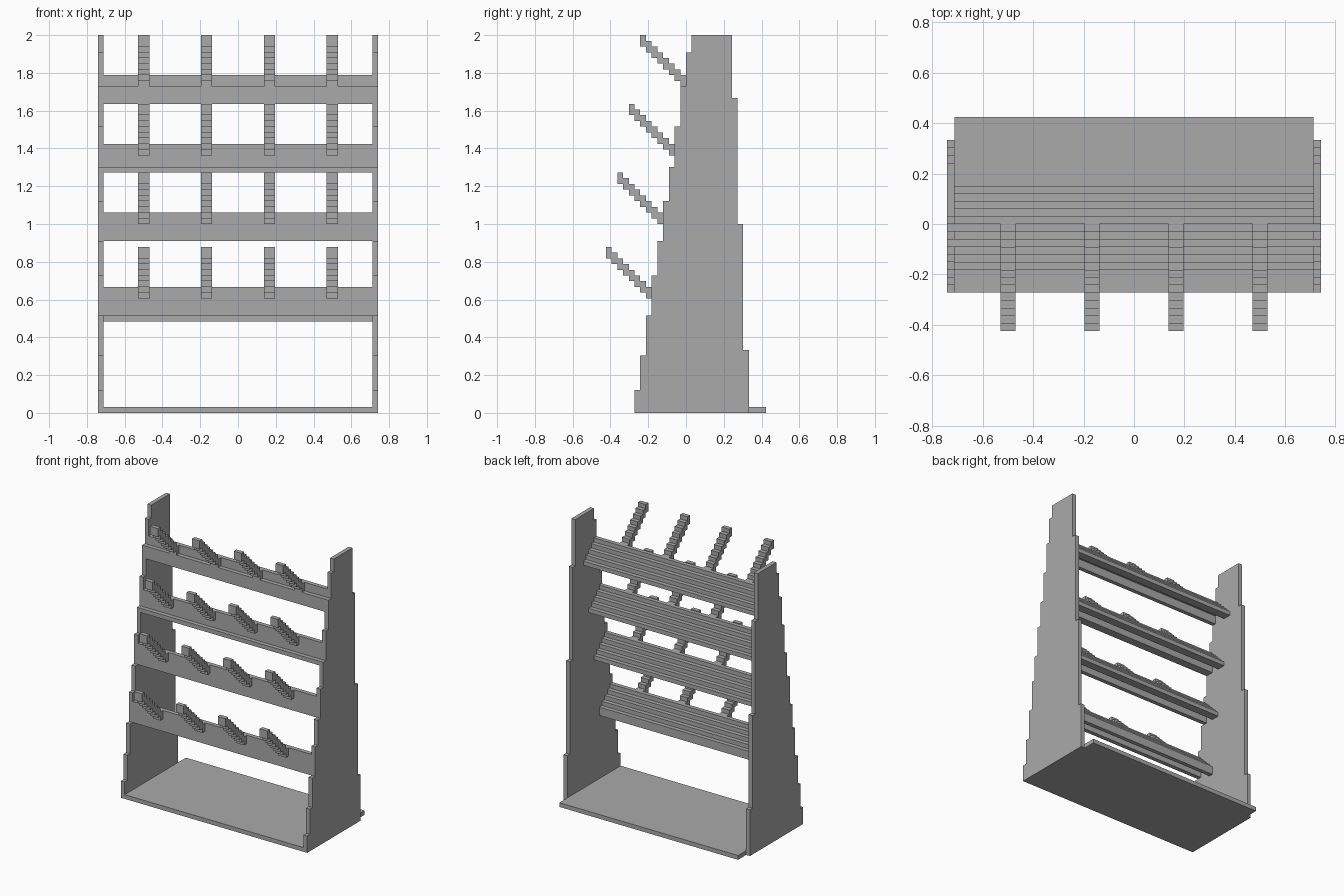
import bpy, bmesh

if "Cube" in bpy.data.objects:
    bpy.data.objects.remove(bpy.data.objects["Cube"])

V = 2 / 66  # size of one step unit

gray = bpy.data.materials.new("light_gray")
gray.diffuse_color = (0.40, 0.40, 0.40, 1)
gray.use_nodes = True
gray.node_tree.nodes["Principled BSDF"].inputs["Base Color"].default_value = gray.diffuse_color


def prism(name, profile, x0, x1):
    """Extrude a (y, z) profile from x0 to x1, all in step units."""
    pts = [p for i, p in enumerate(profile) if p != profile[i - 1]]
    bm = bmesh.new()
    face = bm.faces.new([bm.verts.new((x0 * V, y * V, z * V)) for y, z in pts])
    ext = bmesh.ops.extrude_face_region(bm, geom=[face])
    verts = [g for g in ext["geom"] if isinstance(g, bmesh.types.BMVert)]
    bmesh.ops.translate(bm, verts=verts, vec=((x1 - x0) * V, 0, 0))
    bmesh.ops.recalc_face_normals(bm, faces=bm.faces)
    mesh = bpy.data.meshes.new(name)
    bm.to_mesh(mesh)
    bm.free()
    mesh.materials.append(gray)
    obj = bpy.data.objects.new(name, mesh)
    bpy.context.collection.objects.link(obj)
    return obj


# Side panels: stepped taper at the front and back edges, mirrored
front_z = [0, 4, 10, 17, 24, 30, 37, 43, 50, 57, 63, 66]
back_z = [0, 11, 33, 55, 66]
outline = []
for i in range(len(front_z) - 1):
    outline += [(i - 9, front_z[i]), (i - 9, front_z[i + 1])]
for i in reversed(range(len(back_z) - 1)):
    outline += [(11 - i, back_z[i + 1]), (11 - i, back_z[i])]
panel = prism("side_panel", outline, 23.5, 24.5)
panel.modifiers.new("mirror", 'MIRROR')

# Base board
prism("base_board", [(-9, 0), (14, 0), (14, 1), (-9, 1)], -23.5, 23.5)

# Shelves: front y, top z, lip bottom, lowest plate z, height of ledge on the lip
shelves = [
    (-6, 22, 17, 16, None),
    (-4, 35, 30, 30, None),
    (-2, 47, 42, 42, 43),
    (0, 59, 54, 54, 57),
]
for n, (f, t, b, low, ledge) in enumerate(shelves, 1):
    # stepped plate sloping down to the back, with a vertical front lip
    prof = []
    for j in range(5):
        prof += [(f + j, t - j), (f + j + 1, t - j)]
    for j in range(4, 0, -1):
        z = max(t - 2 - j, low)
        prof += [(f + j + 1, z), (f + j, z)]
    if ledge:
        prof += [(f + 1, ledge - 1), (f, ledge - 1), (f, b),
                 (f - 1, b), (f - 1, ledge), (f, ledge)]
    else:
        prof += [(f + 1, b), (f, b)]
    prism(f"shelf_{n}", prof, -23.5, 23.5)

    # stepped prongs rising towards the front
    stair = []
    for i in range(8):
        stair += [(f - i, t + i), (f - i - 1, t + i)]
    for i in reversed(range(8)):
        stair += [(f - i - 1, t - 2 + i), (f - i, t - 2 + i)]
    for k, x in enumerate((-16.5, -5.5, 5.5, 16.5), 1):
        prism(f"prong_{n}_{k}", stair, x - 1, x + 1)
